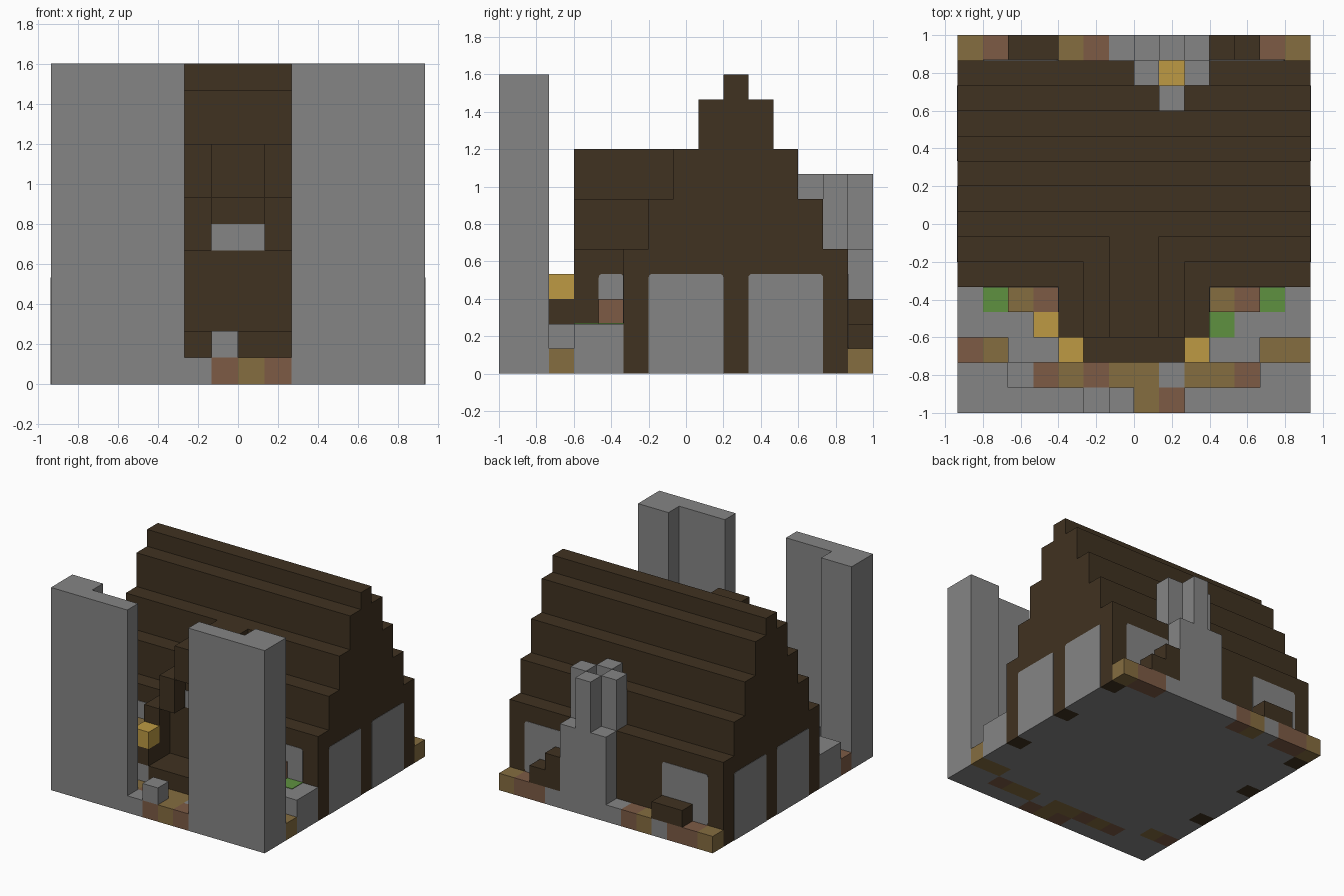
import bpy
import bmesh
import math
from mathutils import Vector

cube = bpy.data.objects.get("Cube")
if cube:
    bpy.data.objects.remove(cube, do_unlink=True)

U = 2 / 15                      # size of one block
NX, NY = 14, 15                 # plot size in blocks


def material(name, rgb):
    m = bpy.data.materials.new(name)
    m.use_nodes = True
    m.diffuse_color = (*rgb, 1)
    m.node_tree.nodes["Principled BSDF"].inputs["Base Color"].default_value = (*rgb, 1)
    return m


STONE = material("stone grey", (.235, .235, .235))
TIMBER = material("dark timber", (.051, .032, .015))
TAN = material("tan plank", (.235, .153, .051))
BROWN = material("clay brown", (.205, .105, .06))
GLOW = material("lantern yellow", (.509, .323, .056))
LEAF = material("leaf green", (.114, .283, .051))


def world(i, j, k):
    return Vector(((i - NX / 2) * U, (j - NY / 2) * U, k * U))


def make_object(name, bm, *mats):
    bmesh.ops.recalc_face_normals(bm, faces=bm.faces)
    mesh = bpy.data.meshes.new(name)
    bm.to_mesh(mesh)
    bm.free()
    for m in mats:
        mesh.materials.append(m)
    ob = bpy.data.objects.new(name, mesh)
    bpy.context.collection.objects.link(ob)
    return ob


def blocks(name, mat, *boxes, mirror=False):
    """Boxes given as (i0, i1, j0, j1, k0, k1) in block units."""
    bm = bmesh.new()
    boxes = list(boxes)
    if mirror:
        boxes += [(NX - b[1], NX - b[0], *b[2:]) for b in boxes]
    for a, b, c, d, e, f in boxes:
        lo, hi = world(a, c, e), world(b, d, f)
        verts = bmesh.ops.create_cube(bm, size=1)["verts"]
        for v in verts:
            v.co = (lo + hi) / 2 + v.co * (hi - lo)
    return make_object(name, bm, mat)


def pane(name, origin, along, normal, width, height, round_bottom=True):
    """Thin plate with rounded corners, standing on a wall."""
    r = .02
    bm = bmesh.new()
    pts = []
    for n, (sx, sz) in enumerate(((1, 1), (0, 1), (0, 0), (1, 0))):
        if sz == 0 and not round_bottom:
            pts.append((width * sx, 0))
            continue
        cx, cz = (width - r if sx else r), (height - r if sz else r)
        for s in range(4):
            t = math.radians(n * 90 + s * 30)
            pts.append((cx + r * math.cos(t), cz + r * math.sin(t)))
    along, normal = Vector(along), Vector(normal)
    face = bm.faces.new([bm.verts.new(origin + along * a + Vector((0, 0, b))) for a, b in pts])
    out = bmesh.ops.extrude_face_region(bm, geom=[face])["geom"]
    bmesh.ops.translate(bm, vec=normal * .003,
                        verts=[g for g in out if isinstance(g, bmesh.types.BMVert)])
    return make_object(name, bm, STONE)


# Ground layer, one letter per block, front row first
post_row = "d" + "g" * 12 + "d"
plain = "g" * NX
rows = ["ggggggbtbggggg", "gggbtbttgttbgg", "btggggggggggtt"] + [plain] * 11 + ["tbbgtbgggggbbt"]
for j in (5, 9, 13):
    rows[j] = post_row
bm = bmesh.new()
bmesh.ops.create_grid(bm, x_segments=NX, y_segments=NY, size=1)
for v in bm.verts:
    v.co.x *= NX * U / 2
out = bmesh.ops.extrude_face_region(bm, geom=bm.faces[:])["geom"]
bmesh.ops.translate(bm, vec=(0, 0, U), verts=[g for g in out if isinstance(g, bmesh.types.BMVert)])
bmesh.ops.recalc_face_normals(bm, faces=bm.faces)
for f in bm.faces:
    p = (f.calc_center_median() - f.normal * .01) / U
    f.material_index = "gtbd".index(rows[math.floor(p.y + NY / 2)][math.floor(p.x + NX / 2)])
make_object("ground", bm, STONE, TAN, BROWN, TIMBER)

# Stepped main house, one tier on another
tiers = ((5, 14, 1, 5), (6, 13, 5, 7), (7, 12, 7, 9), (8, 11, 9, 11), (9, 10, 11, 12))
for n, (j0, j1, k0, k1) in enumerate(tiers):
    blocks("house_walls" if n == 0 else f"roof_tier_{n}", TIMBER, (0, NX, j0, j1, k0, k1))

# Front gable with porch recess
blocks("gable_body", TIMBER, (4, 10, 4, 5, 1, 5), (5, 9, 4, 6, 5, 7), (6, 8, 4, 7, 7, 9))
blocks("porch_posts", TIMBER, (4, 5, 3, 4, 1, 5), mirror=True)
blocks("gable_eaves", TIMBER, (5, 6, 3, 4, 5, 7), mirror=True)
blocks("gable_ridge_end", TIMBER, (6, 8, 3, 4, 7, 9))
blocks("porch_step", TIMBER, (5, 9, 2, 4, 1, 2))

# Front boundary walls
blocks("front_walls", STONE, (0, 5, 0, 1, 1, 12), (0, 2, 1, 2, 1, 12), mirror=True)
blocks("path_stone", STONE, (6, 7, 0, 1, 1, 2))

# Raised garden beds, lanterns and planting
blocks("garden_beds", STONE, (0, 4, 3, 5, 1, 2), (2, 5, 2, 3, 1, 2), mirror=True)
blocks("lantern_posts", TIMBER, (4, 5, 2, 3, 2, 3), mirror=True)
blocks("lanterns", GLOW, (4, 5, 2, 3, 3, 4), mirror=True)
blocks("low_lantern", GLOW, (3, 4, 3, 4, 2, 3))
blocks("tan_planters", TAN, (2, 3, 4, 5, 2, 3), (10, 11, 4, 5, 2, 3))
blocks("brown_planters", BROWN, (3, 4, 4, 5, 2, 3), (11, 12, 4, 5, 2, 3))
blocks("grass_patches", LEAF, (1, 2, 4, 5, 2, 2.03), (12, 13, 4, 5, 2, 2.03), (10, 11, 3, 4, 2, 2.03))

# Chimney at the back with its fire
blocks("chimney_base", STONE, (7, 10, 14, 15, 1, 5))
blocks("chimney_shaft", STONE, (8, 9, 14, 15, 5, 8), (7, 8, 13, 14, 5, 8),
       (9, 10, 13, 14, 5, 8), (8, 9, 12, 13, 7, 8))
blocks("chimney_fire", GLOW, (8, 9, 13, 14, 5, 6))

# Timber stacks behind the house
blocks("low_timber_stack", TIMBER, (2, 4, 14, 15, 1, 2))
blocks("stepped_timber_stack", TIMBER, (10, 11, 14, 15, 1, 3), (11, 12, 14, 15, 1, 2))

# Windows
for side, i, nx in (("right", 0, -1), ("left", NX, 1)):
    for place, j in (("front", 6), ("rear", 10)):
        pane(f"{side}_{place}_window", world(i, j, 0), (0, 1, 0), (nx, 0, 0), 3 * U, 4 * U, False)
    gi = 4 if nx < 0 else 10
    pane(f"{side}_gable_window", world(gi, 4, 2), (0, 1, 0), (nx, 0, 0), U, 2 * U)
    wi = 1 if nx < 0 else 10
    pane(f"{side}_back_window", world(wi, 14, 1), (1, 0, 0), (0, 1, 0), 3 * U, 3 * U)
    pane(f"{side}_front_wall_window", world(wi, 5, 2), (1, 0, 0), (0, -1, 0), 3 * U, 2 * U)
blocks("gable_front_window", STONE, (6, 8, 3.97, 4, 5, 6))
